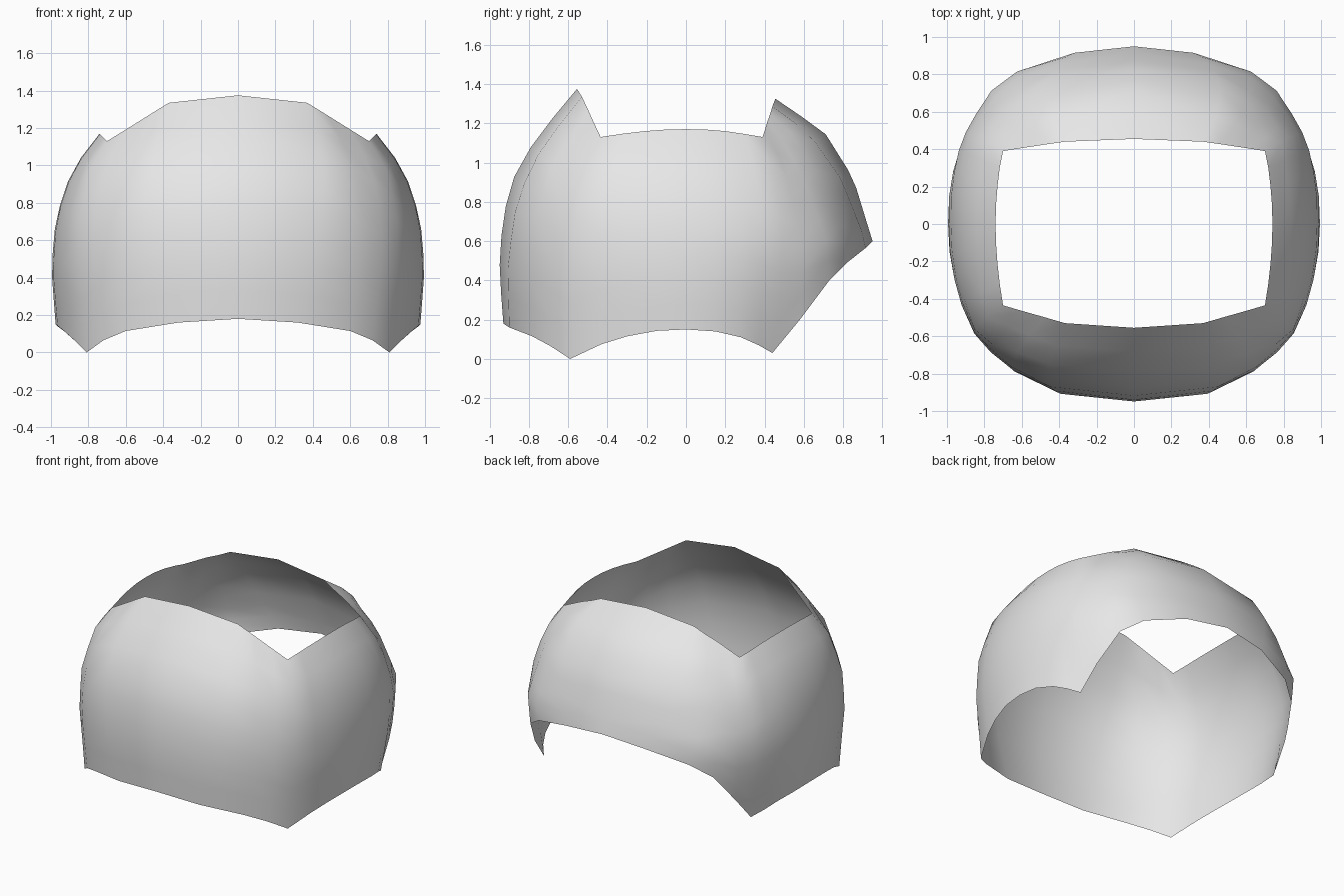
import bpy, bmesh, math

if "Cube" in bpy.data.objects:
    bpy.data.objects.remove(bpy.data.objects["Cube"])

P = 2.4        # squareness of the horizontal section
DEPTH = 0.95   # depth / width ratio
ROWS = 8

# (height, relative radius) for front/sides and for the back
FRONT = [(0, .965), (.17, .977), (.45, 1), (.72, .983), (.98, .905), (1.18, .755), (1.375, .584)]
BACK = [(.03, .905), (.3, .965), (.6, 1), (.92, .895), (1.155, .737), (1.325, .474)]

# Right half of the two rims, front centre round to back centre: top point, bottom point
RIMS = [
    (0, -.555, 1.375, 0, -.93, .18),
    (.37, -.53, 1.335, .32, -.90, .16),
    (.48, -.498, 1.267, .60, -.783, .115),
    (.59, -.467, 1.198, .72, -.69, .065),
    (.70, -.435, 1.13, .81, -.59, 0),
    (.718, -.32, 1.147, .885, -.43, .075),
    (.73, -.21, 1.16, .93, -.30, .115),
    (.738, -.10, 1.168, .965, -.15, .143),
    (.74, 0, 1.17, .975, 0, .15),
    (.738, .10, 1.168, .965, .15, .14),
    (.73, .20, 1.16, .925, .28, .11),
    (.718, .30, 1.145, .88, .37, .07),
    (.70, .39, 1.13, .825, .44, .03),
    (.62, .403, 1.17, .80, .58, .20),
    (.54, .415, 1.21, .73, .73, .40),
    (.455, .428, 1.245, .60, .82, .49),
    (.37, .44, 1.286, .32, .915, .565),
    (0, .455, 1.325, 0, .95, .60),
]


def lookup(keys, z):
    for (z0, r0), (z1, r1) in zip(keys, keys[1:]):
        if z <= z1:
            break
    return r0 + (r1 - r0) * (z - z0) / (z1 - z0)


def radius(a, z):
    """Horizontal distance of the shell at azimuth a and height z (depth unscaled)."""
    w = min(1, max(0, math.sin(a) / .8))
    r = lookup(FRONT, z) * (1 - w) + lookup(BACK, z) * w
    return r / (abs(math.cos(a)) ** P + abs(math.sin(a)) ** P) ** (1 / P)


def column(tx, ty, tz, bx, by, bz):
    """Points from the top rim to the bottom rim, following the shell."""
    a0, a1 = math.atan2(ty / DEPTH, tx), math.atan2(by / DEPTH, bx)
    f0 = math.hypot(tx, ty / DEPTH) / radius(a0, tz)
    f1 = math.hypot(bx, by / DEPTH) / radius(a1, bz)
    for i in range(ROWS + 1):
        t = i / ROWS
        a, z = a0 + (a1 - a0) * t, tz + (bz - tz) * t
        r = radius(a, z) * (1 + (f0 - 1) * (1 - t) ** 2 + (f1 - 1) * t ** 2)
        yield (r * math.cos(a), r * math.sin(a) * DEPTH, z)


# Open shell, right half
bm = bmesh.new()
cols = [[bm.verts.new(p) for p in column(*rim)] for rim in RIMS]
for c, d in zip(cols, cols[1:]):
    for i in range(ROWS):
        bm.faces.new((c[i], c[i + 1], d[i + 1], d[i])).smooth = True
mesh = bpy.data.meshes.new("head_shell")
bm.to_mesh(mesh)
bm.free()
shell = bpy.data.objects.new("head_shell", mesh)
bpy.context.collection.objects.link(shell)

# Left half by mirroring
mirror = shell.modifiers.new("mirror", 'MIRROR')
mirror.use_clip = True
mirror.merge_threshold = 0.002

grey = bpy.data.materials.new("light grey")
grey.diffuse_color = (0.8, 0.8, 0.8, 1)
grey.use_nodes = True
grey.node_tree.nodes["Principled BSDF"].inputs["Base Color"].default_value = grey.diffuse_color
mesh.materials.append(grey)
